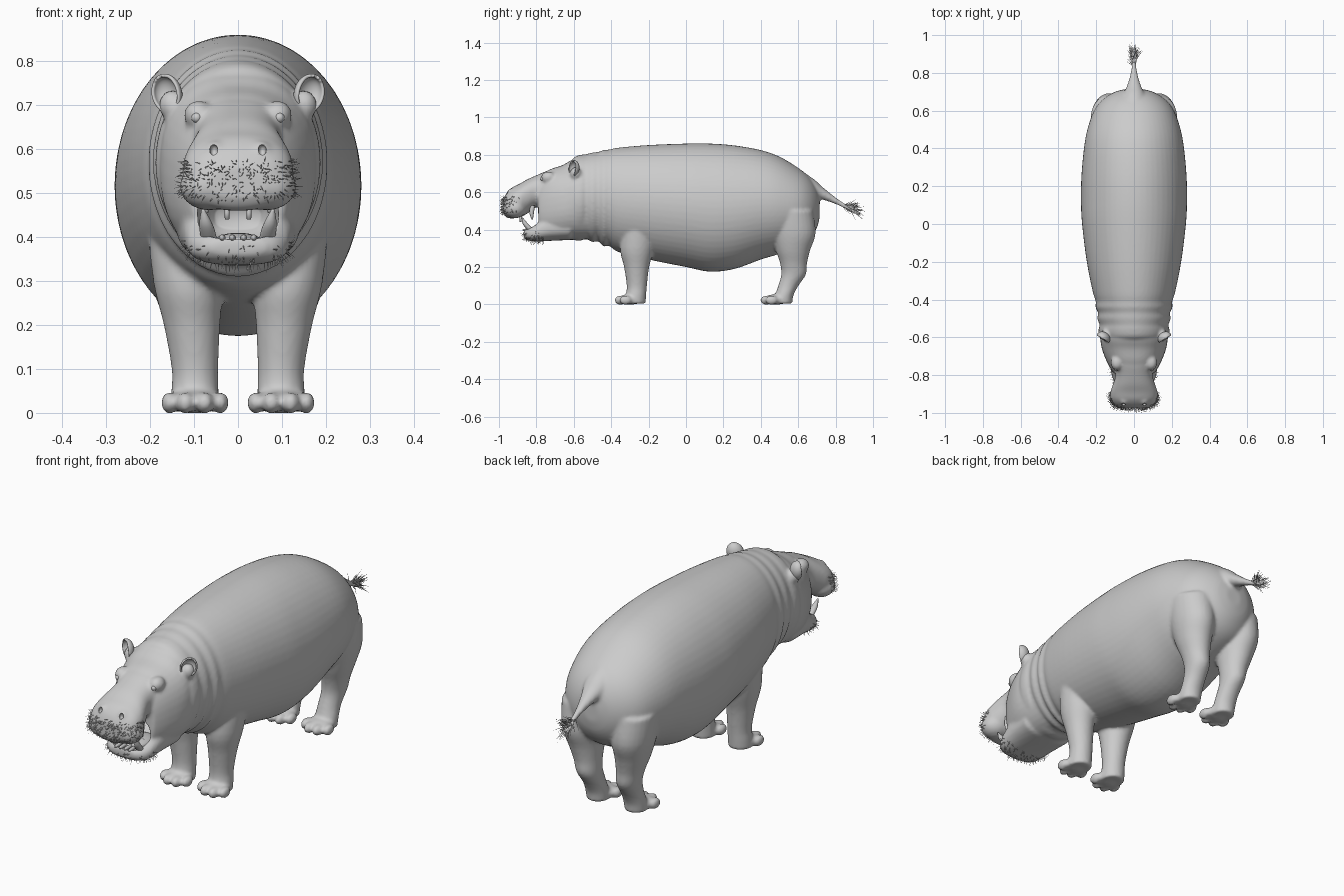
import bpy, bmesh, random
from math import sin, cos, pi, radians
from mathutils import Matrix, Vector

if "Cube" in bpy.data.objects:
    bpy.data.objects.remove(bpy.data.objects["Cube"])

random.seed(4)


def catmull(a, b, c, d, t):
    return [0.5 * (2*q + (r-p)*t + (2*p-5*q+4*r-s)*t*t + (3*q-p-3*r+s)*t**3)
            for p, q, r, s in zip(a, b, c, d)]


def loft(bm, secs, axis='Y', n=40, power=2.0, steps=4):
    """Sections: Y -> (y, z_top, z_bottom, half_width); Z -> (z, x, y, rx, ry)."""
    pts = []
    for i in range(len(secs) - 1):
        quad = [secs[max(i-1, 0)], secs[i], secs[i+1], secs[min(i+2, len(secs)-1)]]
        pts += [catmull(*quad, k/steps) for k in range(steps)]
    pts.append(secs[-1])
    rings = []
    for p in pts:
        ring = []
        for k in range(n):
            c, s = cos(2*pi*k/n), sin(2*pi*k/n)
            c = abs(c)**(2/power) * (1 if c > 0 else -1)
            s = abs(s)**(2/power) * (1 if s > 0 else -1)
            if axis == 'Y':
                y, top, bot, w = p
                co = (w*c, y, (top+bot)/2 + (top-bot)/2*s)
            else:
                z, x, y, rx, ry = p
                co = (x + rx*c, y + ry*s, z)
            ring.append(bm.verts.new(co))
        rings.append(ring)
    for r0, r1 in zip(rings, rings[1:]):
        for k in range(n):
            bm.faces.new((r0[k], r0[(k+1) % n], r1[(k+1) % n], r1[k]))
    bm.faces.new(rings[0])
    bm.faces.new(rings[-1])


def ball(bm, c, r):
    bmesh.ops.create_uvsphere(bm, u_segments=24, v_segments=14, radius=1,
                              matrix=Matrix.Translation(c) @ Matrix.Diagonal((*r, 1)))


def finish(bm, name, smooth=True):
    bmesh.ops.recalc_face_normals(bm, faces=bm.faces)
    me = bpy.data.meshes.new(name)
    bm.to_mesh(me)
    bm.free()
    for p in me.polygons:
        p.use_smooth = smooth
    ob = bpy.data.objects.new(name, me)
    bpy.context.collection.objects.link(ob)
    return ob


def bake(ob):
    dg = bpy.context.evaluated_depsgraph_get()
    me = bpy.data.meshes.new_from_object(ob.evaluated_get(dg))
    ob.modifiers.clear()
    ob.data = me
    for p in me.polygons:
        p.use_smooth = True


skin = bmesh.new()
# barrel trunk with neck folds
loft(skin, [(-.64, .73, .38, .15), (-.60, .785, .345, .182), (-.56, .80, .342, .188), (-.535, .803, .352, .182),
            (-.50, .812, .333, .194), (-.47, .815, .338, .19), (-.44, .825, .31, .204),
            (-.41, .828, .313, .202), (-.36, .838, .28, .218), (-.2, .852, .24, .25),
            (0, .86, .2, .275), (.13, .86, .175, .281), (.26, .85, .19, .278),
            (.4, .825, .24, .265), (.5, .79, .27, .247), (.6, .73, .31, .212),
            (.66, .68, .35, .165), (.70, .62, .41, .10), (.715, .56, .47, .04)], n=56)
# head, upper muzzle and lower jaw
loft(skin, [(-.5, .79, .35, .17), (-.6, .775, .345, .178), (-.66, .745, .345, .17), (-.72, .725, .345, .148),
            (-.765, .70, .35, .125), (-.79, .67, .37, .108)], power=2.3)
loft(skin, [(-.66, .735, .52, .13), (-.74, .715, .525, .108), (-.80, .69, .52, .098),
            (-.85, .668, .485, .112), (-.89, .645, .465, .125), (-.93, .625, .46, .122),
            (-.96, .595, .465, .102), (-.977, .56, .49, .065)], power=2.3)
loft(skin, [(-.62, .50, .345, .14), (-.72, .49, .34, .13), (-.775, .46, .337, .122), (-.82, .425, .337, .112),
            (-.85, .41, .345, .092), (-.868, .395, .36, .06)], power=2.6)
# tail
loft(skin, [(.64, .70, .56, .07), (.69, .665, .565, .055), (.73, .628, .56, .038), (.79, .58, .54, .02),
            (.84, .545, .518, .013), (.89, .515, .494, .01)], n=20)
for s in (-1, 1):
    # front and rear legs
    loft(skin, [(.46, s*.14, -.24, .07, .09), (.3, s*.115, -.262, .078, .09),
                (.2, s*.105, -.264, .064, .067), (.1, s*.098, -.263, .053, .054),
                (.05, s*.098, -.268, .054, .055), (.004, s*.098, -.278, .055, .062)], 'Z', 28)
    loft(skin, [(.50, s*.13, .56, .10, .12), (.38, s*.13, .575, .09, .118), (.29, s*.122, .572, .075, .092),
                (.22, s*.112, .575, .06, .072), (.16, s*.105, .575, .052, .066),
                (.1, s*.1, .547, .049, .054), (.05, s*.1, .525, .052, .05),
                (.004, s*.1, .51, .052, .058)], 'Z', 28)
    # feet with four toes
    for y in (-.298, .482):
        ball(skin, (s*.098, y, .027), (.062, .062, .028))
        for dx, dy, r in ((-.058, -.025, .019), (-.022, -.052, .021),
                          (.022, -.052, .021), (.058, -.025, .019)):
            ball(skin, (s*.098 + dx, y + dy, .023), (r, .033, .025))
    # brow, nostril swelling, ear root, lip edge of the muzzle
    ball(skin, (s*.09, -.735, .678), (.033, .04, .033))
    ball(skin, (s*.052, -.925, .595), (.027, .035, .026))
    ball(skin, (s*.15, -.59, .70), (.03, .03, .035))
    ball(skin, (s*.065, -.915, .515), (.068, .062, .054))
body = finish(skin, "body")
m = body.modifiers.new("fuse", 'REMESH')
m.mode, m.voxel_size = 'VOXEL', .008
m = body.modifiers.new("soften", 'SMOOTH')
m.factor, m.iterations = .5, 5

# mouth cavity and nostril cutter
cut = bmesh.new()
loft(cut, [(-.64, .47, .42, .05), (-.68, .50, .395, .075), (-.76, .52, .385, .09), (-.81, .515, .385, .09),
           (-.845, .46, .388, .075), (-.89, .45, .405, .055)], power=2.8)
for s in (-1, 1):
    ball(cut, (s*.055, -.953, .598), (.009, .014, .013))
cutter = finish(cut, "mouth_cutter")
cutter.hide_render = True
m = body.modifiers.new("mouth", 'BOOLEAN')
m.operation, m.object, m.solver = 'DIFFERENCE', cutter, 'EXACT'
bake(body)
bpy.data.objects.remove(cutter)

# teeth: lower tusks, upper tusks, incisors
teeth = bmesh.new()
for s in (-1, 1):
    loft(teeth, [(.37, s*.062, -.80, .016, .017), (.40, s*.067, -.832, .018, .018),
                 (.43, s*.073, -.858, .015, .015), (.465, s*.08, -.876, .003, .003)], 'Z', 14)
    loft(teeth, [(.53, s*.068, -.82, .013, .013), (.49, s*.07, -.825, .012, .012),
                 (.455, s*.072, -.822, .004, .004)], 'Z', 12)
    loft(teeth, [(.52, s*.025, -.88, .009, .009), (.44, s*.025, -.885, .005, .005)], 'Z', 12)
    for x in (.013, .036):
        ball(teeth, (s*x, -.845, .398), (.008, .03, .008))
finish(teeth, "teeth")
tongue = bmesh.new()
ball(tongue, (0, -.75, .39), (.055, .085, .02))
finish(tongue, "tongue")

for s, side in ((-1, "left"), (1, "right")):
    # eyes
    eye = bmesh.new()
    ball(eye, (s*.094, -.766, .672), (.012, .012, .012))
    finish(eye, side + "_eye")
    # cupped ears opening forward and outward
    ear = bmesh.new()
    bmesh.ops.create_uvsphere(ear, u_segments=24, v_segments=16, radius=1)
    bmesh.ops.delete(ear, geom=[v for v in ear.verts if v.co.y < -.35], context='VERTS')
    bmesh.ops.transform(ear, verts=ear.verts, matrix=Matrix.Translation((s*.163, -.603, .727))
                        @ Matrix.Rotation(s*radians(32), 4, 'Z') @ Matrix.Rotation(s*radians(20), 4, 'Y')
                        @ Matrix.Diagonal((.034, .028, .042, 1)))
    ob = finish(ear, side + "_ear")
    m = ob.modifiers.new("thickness", 'SOLIDIFY')
    m.thickness, m.offset = .008, 0
    m = ob.modifiers.new("round", 'SUBSURF')
    m.levels = m.render_levels = 1


def spike(bm, p, d, length, r):
    d = d.normalized()
    u = d.orthogonal().normalized()
    v = d.cross(u)
    base = [bm.verts.new(p + r*(cos(a)*u + sin(a)*v)) for a in (0, 2*pi/3, 4*pi/3)]
    tip = bm.verts.new(p + d*length)
    for k in range(3):
        bm.faces.new((base[k], base[(k+1) % 3], tip))


def jitter(a):
    return Vector([random.uniform(-a, a) for _ in range(3)])


# whiskers on the muzzle and chin
hair = bmesh.new()
spots = [v for v in body.data.vertices if
         (v.co.y < -.87 and .475 < v.co.z < .575 and v.normal.y < .2 and v.normal.z > -.5)
         or (v.co.y < -.76 and v.co.z < .40 and v.normal.z < .1 and v.normal.y < .1 and random.random() < .4)]
for v in random.sample(spots, min(420, len(spots))):
    spike(hair, v.co.copy(), v.normal + jitter(.5) + Vector((0, 0, -.2)), random.uniform(.01, .026), .0013)
finish(hair, "whiskers", False)

# tail tuft
tuft = bmesh.new()
for _ in range(130):
    t = random.random()
    p = Vector((0, .84 + .055*t, .53 - .027*t)) + jitter(.006)
    spike(tuft, p, Vector((0, 1, -.15)) + jitter(.65), random.uniform(.04, .085), .003)
finish(tuft, "tail_tuft", False)
